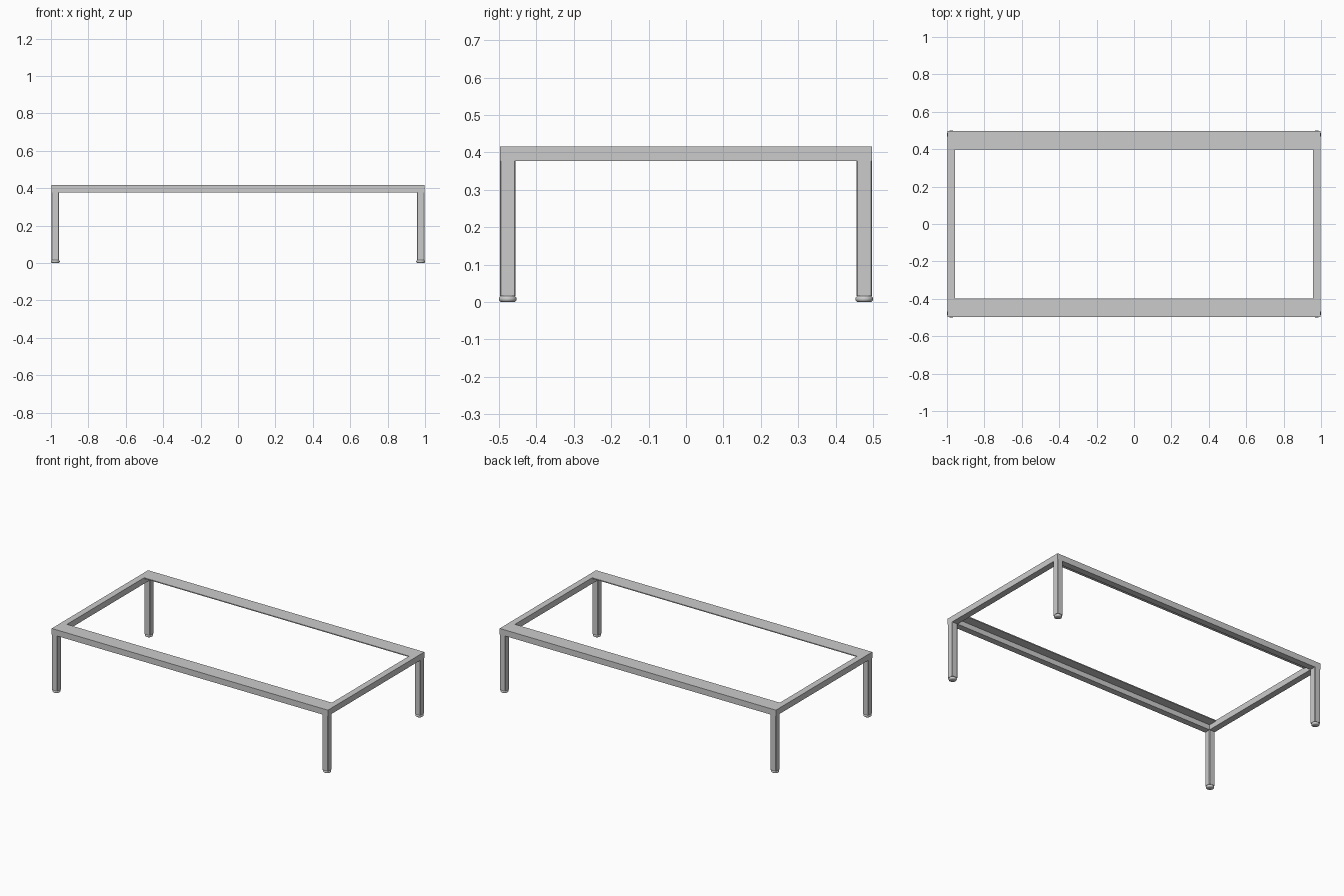
import bpy, bmesh

if "Cube" in bpy.data.objects:
    bpy.data.objects.remove(bpy.data.objects["Cube"])

X, Y = 0.997, 0.497          # outer half-sizes of the frame
T = 0.041                    # tube width
Z0, Z1 = 0.377, 0.416        # rail bottom and top
LEG_BOTTOM = 0.016
LIP_Y, LIP_T = 0.398, 0.006  # inner edge and thickness of the support lip


def add_object(name, bm):
    bmesh.ops.recalc_face_normals(bm, faces=bm.faces[:])
    mesh = bpy.data.meshes.new(name)
    bm.to_mesh(mesh)
    bm.free()
    obj = bpy.data.objects.new(name, mesh)
    bpy.context.collection.objects.link(obj)
    return obj


def extrude(name, points, vector):
    bm = bmesh.new()
    face = bm.faces.new([bm.verts.new(p) for p in points])
    new = bmesh.ops.extrude_face_region(bm, geom=[face], use_keep_orig=True)["geom"]
    bmesh.ops.translate(bm, vec=vector, verts=[v for v in new if isinstance(v, bmesh.types.BMVert)])
    return add_object(name, bm)


def foot(name, x, y):
    # Levelling foot: lathe a small rounded profile
    profile = [(0, 0), (0.018, 0), (0.0225, 0.003), (0.024, 0.008),
               (0.0225, 0.013), (0.018, 0.017), (0, 0.017)]
    bm = bmesh.new()
    verts = [bm.verts.new((x + r, y, z)) for r, z in profile]
    edges = [bm.edges.new(pair) for pair in zip(verts, verts[1:])]
    bmesh.ops.spin(bm, geom=verts + edges, cent=(x, y, 0), axis=(0, 0, 1),
                   angle=6.283185307, steps=24)
    bmesh.ops.remove_doubles(bm, verts=bm.verts[:], dist=1e-5)
    obj = add_object(name, bm)
    bpy.ops.object.select_all(action='DESELECT')
    obj.select_set(True)
    bpy.context.view_layer.objects.active = obj
    bpy.ops.object.shade_smooth_by_angle(angle=0.7)


# Long rails: square tube with a thin lip along the inside of the top
for side, s in (("front", -1), ("back", 1)):
    section = [(Y, Z0), (Y, Z1), (LIP_Y, Z1), (LIP_Y, Z1 - LIP_T),
               (Y - T, Z1 - LIP_T), (Y - T, Z0)]
    extrude(side + "_rail", [(-X, s * y, z) for y, z in section], (2 * X, 0, 0))

for side, sx in (("left", -1), ("right", 1)):
    # Short rails between the long ones
    a, b = sx * X, sx * (X - T)
    extrude(side + "_rail", [(a, T - Y, Z0), (b, T - Y, Z0), (b, T - Y, Z1), (a, T - Y, Z1)],
            (0, 2 * (Y - T), 0))
    for end, sy in (("front", -1), ("back", 1)):
        # Legs with slightly eased corners, and their feet
        cx, cy = sx * (X - T / 2), sy * (Y - T / 2)
        h, c = T / 2, T / 2 - 0.003
        ring = [(h, -c), (h, c), (c, h), (-c, h), (-h, c), (-h, -c), (-c, -h), (c, -h)]
        extrude(f"{end}_{side}_leg", [(cx + x, cy + y, LEG_BOTTOM) for x, y in ring],
                (0, 0, Z0 - LEG_BOTTOM))
        foot(f"{end}_{side}_foot", cx, cy)
